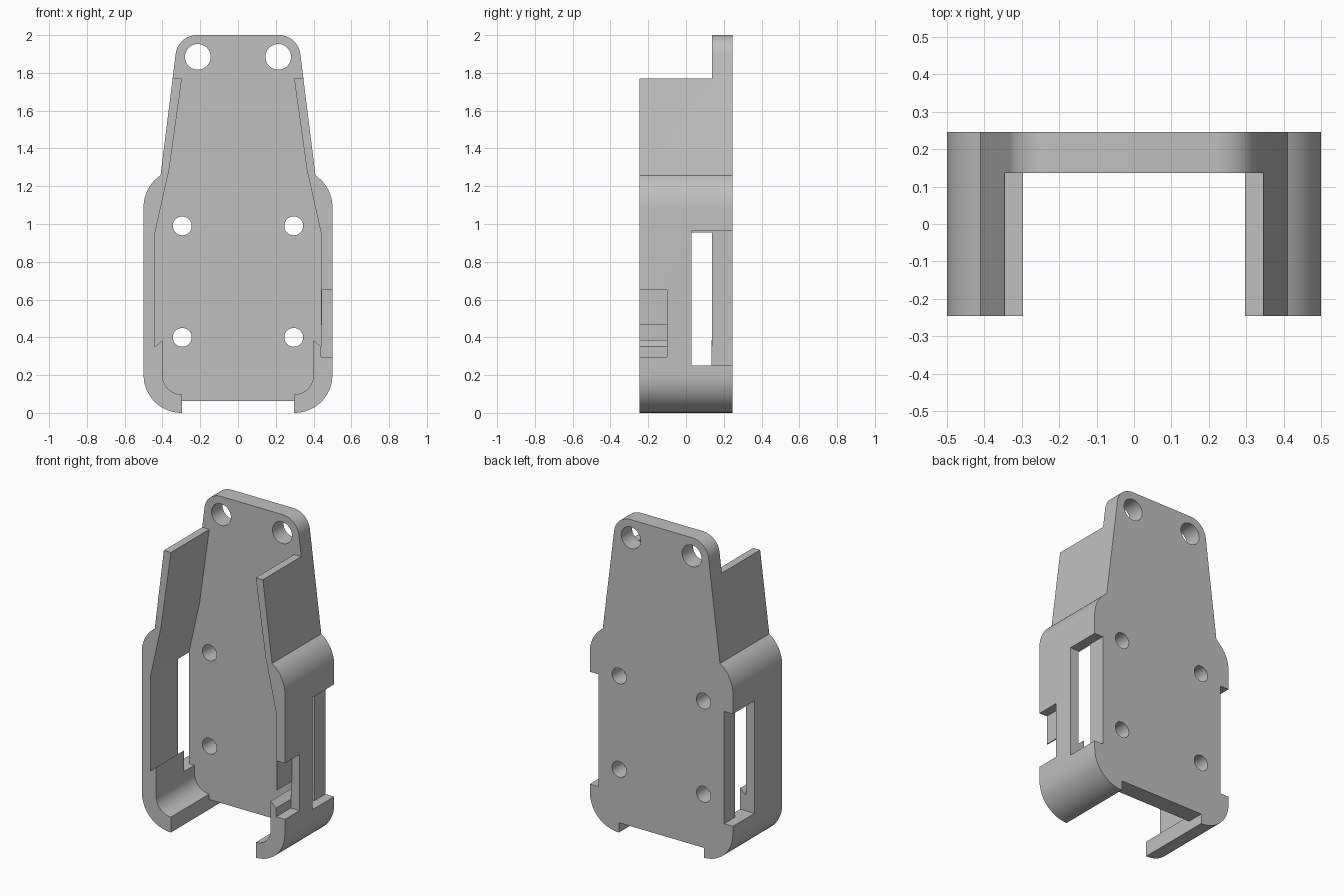
import bpy, bmesh
from math import radians, sin, cos

if "Cube" in bpy.data.objects:
    bpy.data.objects.remove(bpy.data.objects["Cube"], do_unlink=True)

DEPTH = 0.246        # half depth of the bracket
PLATE = 0.137        # front face of the back plate

grey = bpy.data.materials.new("plain_grey")
grey.use_nodes = True
grey.diffuse_color = (0.53, 0.53, 0.53, 1)
grey.node_tree.nodes["Principled BSDF"].inputs["Base Color"].default_value = (0.53, 0.53, 0.53, 1)


def arc(cx, cz, r, start, end, steps=12):
    angles = [radians(start + (end - start) * i / steps) for i in range(steps + 1)]
    return [(cx + r * cos(a), cz + r * sin(a)) for a in angles]


def mirrored(half):
    """Close a right-hand half profile with its mirror image."""
    return half + [(-x, z) for x, z in reversed(half)]


def prism(name, profile, y0, y1):
    """Extrude an x-z profile along y."""
    bm = bmesh.new()
    front = [bm.verts.new((x, y0, z)) for x, z in profile]
    back = [bm.verts.new((x, y1, z)) for x, z in profile]
    bm.faces.new(front)
    bm.faces.new(back[::-1])
    n = len(profile)
    for i in range(n):
        j = (i + 1) % n
        bm.faces.new((front[j], front[i], back[i], back[j]))
    bmesh.ops.recalc_face_normals(bm, faces=bm.faces)
    mesh = bpy.data.meshes.new(name)
    bm.to_mesh(mesh)
    bm.free()
    mesh.materials.append(grey)
    ob = bpy.data.objects.new(name, mesh)
    bpy.context.collection.objects.link(ob)
    return ob


def box(name, x0, x1, y0, y1, z0, z1):
    return prism(name, [(x0, z0), (x1, z0), (x1, z1), (x0, z1)], y0, y1)


def cut(ob, cutter):
    cutter.hide_render = True
    mod = ob.modifiers.new("cut", 'BOOLEAN')
    mod.operation = 'DIFFERENCE'
    mod.solver = 'EXACT'
    mod.object = cutter
    bpy.context.view_layer.objects.active = ob
    bpy.ops.object.modifier_apply(modifier=mod.name)
    bpy.data.objects.remove(cutter, do_unlink=True)


# Solid bracket: rounded body with tapered neck and rounded top corners
outline = (arc(0.3, 0.2, 0.2, -90, 0) + arc(0.3, 1.09, 0.2, 0, 56.6)
           + arc(0.217, 1.886, 0.114, 7, 90))
bracket = prism("bracket", mirrored(outline), -DEPTH, DEPTH)

# Front cavity, leaving side walls, hooked ledges and bottom lips
cavity = ([(0.297, -0.1)] + arc(0.297, 0.2, 0.103, -90, 0)
          + [(0.4, 0.385), (0.44, 0.35), (0.44, 0.95), (0.365, 1.285),
             (0.297, 1.77), (0.6, 1.77), (0.6, 2.1)])
cut(bracket, prism("cavity_cutter", mirrored(cavity), -0.4, PLATE))

# Gap under the plate between the lips
cut(bracket, box("bottom_cutter", -0.297, 0.297, -0.4, 0.4, -0.1, 0.062))

# Side slots: an opening through the wall and a step in the plate edge
for side in (-1, 1):
    inner, outer = sorted((side * 0.439, side * 0.6))
    cut(bracket, box("step_cutter", inner, outer, 0.03, 0.4, 0.252, 0.962))
    inner, outer = sorted((side * 0.35, side * 0.6))
    cut(bracket, box("slot_cutter", inner, outer, 0.03, PLATE - 0.001, 0.252, 0.945))

# Notch in the left wall, with a thin web kept behind its upper half
cut(bracket, box("notch_cutter", 0.446, 0.6, -0.4, -0.1, 0.296, 0.65))
cut(bracket, box("notch_opening_cutter", 0.439, 0.6, -0.4, -0.1, 0.296, 0.465))

# Strap holes at the top and screw holes in the plate
for x, z, r in ((0.213, 1.885, 0.068), (0.295, 0.99, 0.05), (0.295, 0.4, 0.05)):
    for side in (-1, 1):
        cut(bracket, prism("hole_cutter", arc(side * x, z, r, 0, 350, 35), 0.05, 0.4))

# Smooth the curves and keep the machined edges crisp
bpy.ops.object.select_all(action='DESELECT')
bracket.select_set(True)
bpy.context.view_layer.objects.active = bracket
bpy.ops.object.shade_smooth_by_angle(angle=radians(25))
